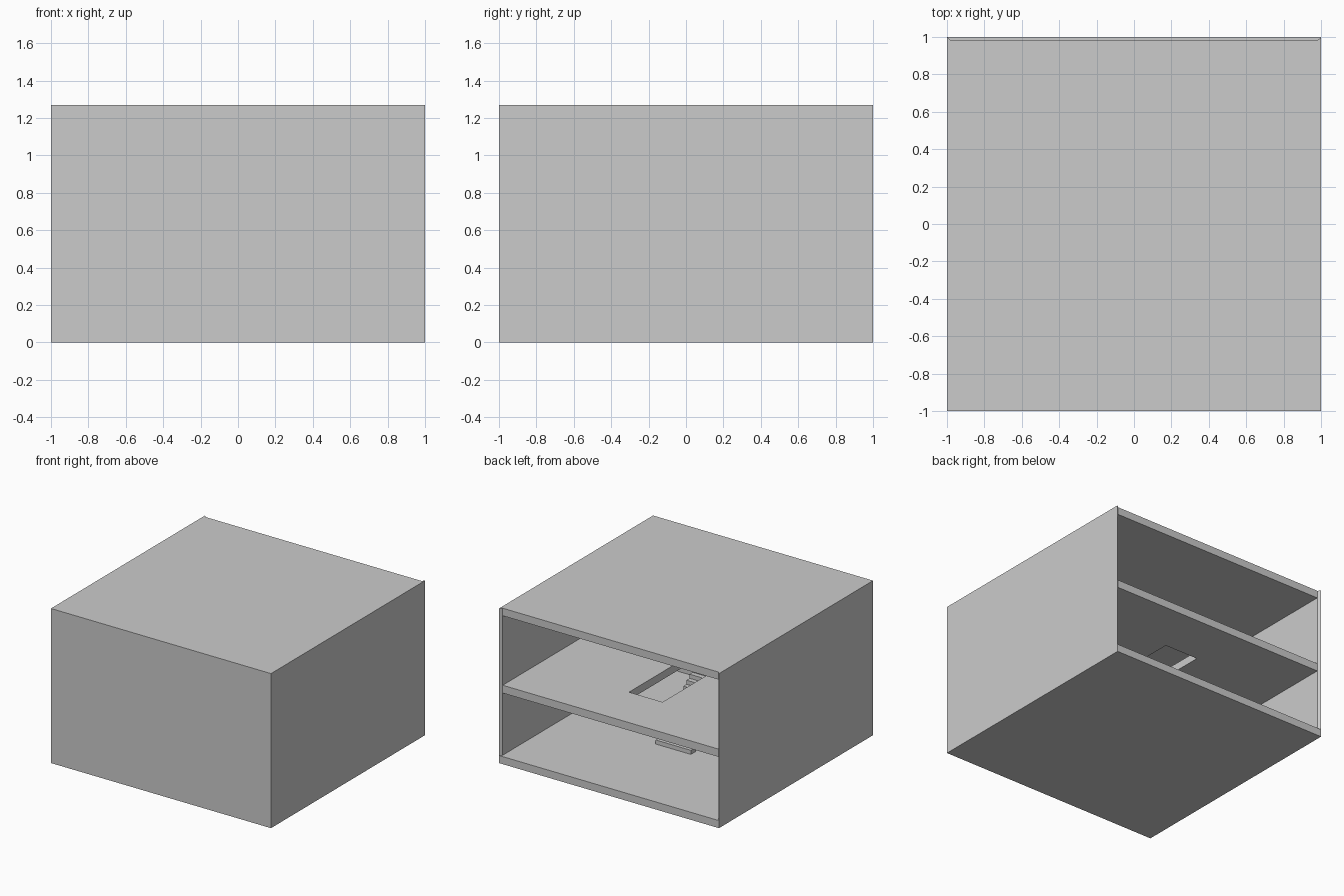
import bpy, bmesh

if "Cube" in bpy.data.objects:
    bpy.data.objects.remove(bpy.data.objects["Cube"])

W, T, H = 1.0, 0.02, 1.27          # half width, wall thickness, height


def box(name, lo, hi):
    bm = bmesh.new()
    bmesh.ops.create_cube(bm, size=1)
    for v in bm.verts:
        v.co = [(lo[i] + hi[i]) / 2 + v.co[i] * (hi[i] - lo[i]) for i in range(3)]
    return finish(name, bm)


def prism(name, outline, z0, z1):
    bm = bmesh.new()
    face = bm.faces.new([bm.verts.new((x, y, z0)) for x, y in outline])
    up = bmesh.ops.extrude_face_region(bm, geom=[face])
    bmesh.ops.translate(bm, vec=(0, 0, z1 - z0),
                        verts=[g for g in up["geom"] if isinstance(g, bmesh.types.BMVert)])
    bmesh.ops.recalc_face_normals(bm, faces=bm.faces)
    return finish(name, bm)


def finish(name, bm):
    mesh = bpy.data.meshes.new(name)
    bm.to_mesh(mesh)
    bm.free()
    ob = bpy.data.objects.new(name, mesh)
    bpy.context.collection.objects.link(ob)
    return ob


# Three-sided outer wall, open at the back, with mitred ends
I = W - T
prism("outer_wall", [(-W, W), (-W, -W), (W, -W), (W, W),
                     (I, I), (I, -I), (-I, -I), (-I, I)], 0, H)

# Ground slab reaches the back edge, roof is set slightly in
prism("ground_slab", [(-I, -I), (I, -I), (I, I), (W, W), (-W, W), (-I, I)], 0, 0.062)
box("roof_slab", (-I, -I, 1.208), (I, I, H))

# Middle floor with a stairwell opening
floor = box("middle_floor", (-I, -I, 0.573), (I, I, 0.637))
cutter = box("stairwell_cutter", (-0.165, -0.51, 0.4), (0.14, 0.54, 0.8))
cutter.hide_render = True
cutter.hide_set(True)
cut = floor.modifiers.new("stairwell", "BOOLEAN")
cut.operation = "DIFFERENCE"
cut.solver = "EXACT"
cut.object = cutter

# Straight stair rising towards the front
STEPS = 17
RISE, RUN = (0.637 - 0.062) / STEPS, 0.04
step = box("stair_steps", (-0.16, 0.165 - 1.5 * RUN, 0.062), (0.16, 0.165, 0.062 + RISE))
arr = step.modifiers.new("flight", "ARRAY")
arr.count = STEPS
arr.use_relative_offset = False
arr.use_constant_offset = True
arr.constant_offset_displace = (0, -RUN, RISE)
